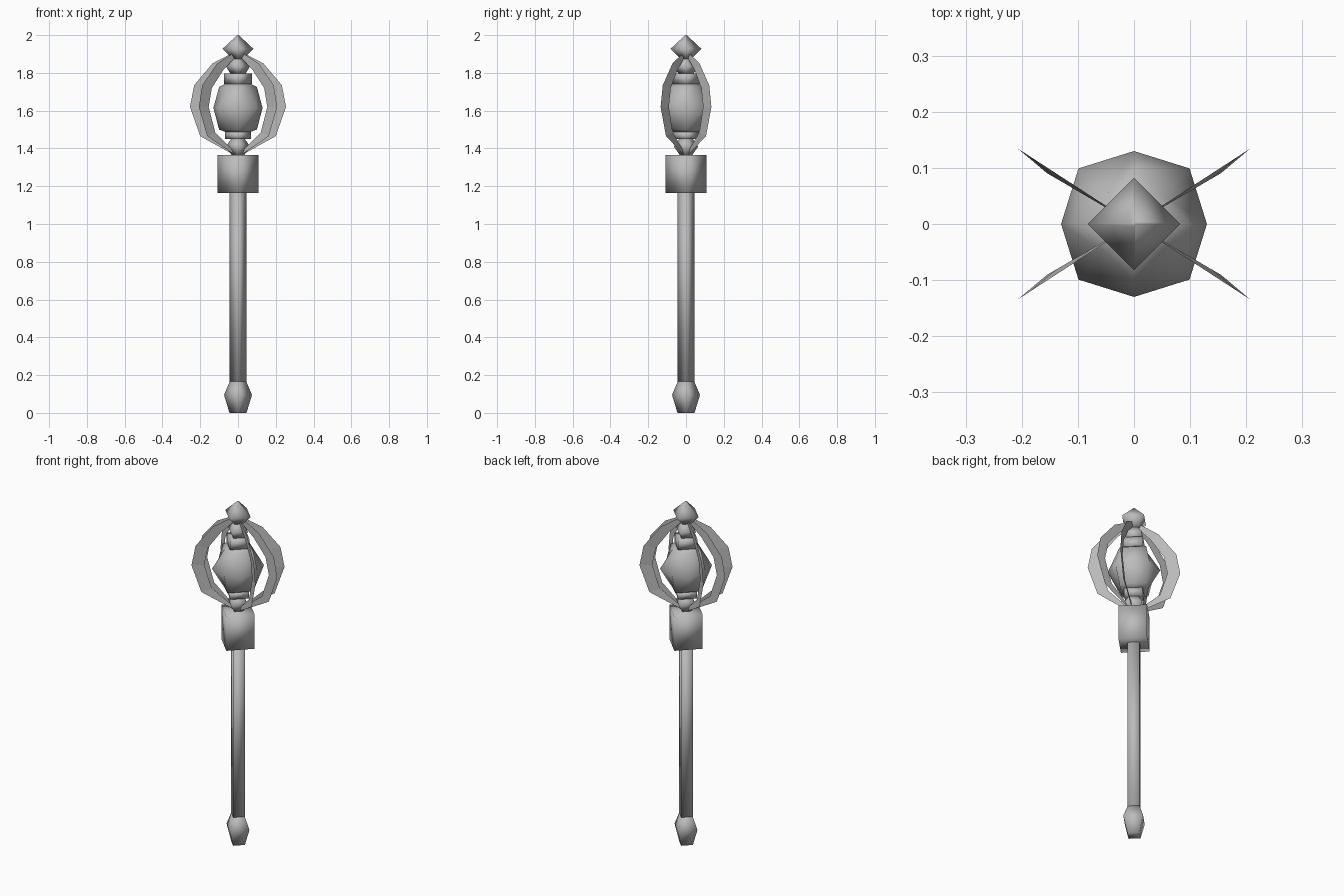
import bpy
from math import cos, sin, radians

cube = bpy.data.objects.get("Cube")
if cube:
    bpy.data.objects.remove(cube, do_unlink=True)

metal = bpy.data.materials.new("plain grey metal")
metal.use_nodes = True
GREY = (0.5, 0.5, 0.5, 1)
metal.diffuse_color = GREY
metal.node_tree.nodes["Principled BSDF"].inputs["Base Color"].default_value = GREY


def add_mesh(name, verts, faces, smooth):
    mesh = bpy.data.meshes.new(name)
    mesh.from_pydata(verts, [], faces)
    mesh.materials.append(metal)
    for poly in mesh.polygons:
        poly.use_smooth = smooth
    obj = bpy.data.objects.new(name, mesh)
    bpy.context.collection.objects.link(obj)
    return obj


def turned(name, profile, sides=4):
    """Stack rings of (corner radius, height, optional diagonal radius)."""
    verts = []
    for ring in profile:
        for i in range(sides):
            a = radians(360 * i / sides)
            r = ring[2] if sides == 8 and i % 2 else ring[0]
            verts.append((r * cos(a), r * sin(a), ring[1]))
    faces = [tuple(reversed(range(sides)))]
    for k in range(len(profile) - 1):
        for i in range(sides):
            a, b = k * sides + i, k * sides + (i + 1) % sides
            faces.append((a, b, b + sides, a + sides))
    last = (len(profile) - 1) * sides
    faces.append(tuple(range(last, last + sides)))
    return add_mesh(name, verts, faces, True)


# Handle, from the pommel up
turned("pommel", [(0.045, 0), (0.074, 0.095), (0.044, 0.165)])
turned("shaft", [(0.044, 0.16), (0.044, 1.17)])
turned("collar_block", [(0.108, 1.165), (0.108, 1.365)])

# Core stack inside the cage
turned("lower_bead", [(0.03, 1.36), (0.064, 1.41), (0.035, 1.452)])
turned("lower_disc", [(0.07, 1.45), (0.07, 1.488)])
turned("core", [(0.06, 1.485, 0.042), (0.1, 1.5, 0.072), (0.13, 1.615, 0.14),
                (0.1, 1.725, 0.072), (0.06, 1.745, 0.042)], 8)
turned("upper_disc", [(0.074, 1.742), (0.074, 1.797)])
turned("upper_bead", [(0.04, 1.795), (0.064, 1.835), (0.02, 1.885)])
turned("finial", [(0.025, 1.87), (0.082, 1.927), (0.004, 2.0)])

# Thin flanges of the cage: outer and inner edges as (radius, height)
OUTER = [(0.02, 1.365), (0.2, 1.465), (0.254, 1.62), (0.232, 1.735), (0.135, 1.85), (0.03, 1.905)]
INNER = [(0.005, 1.368), (0.155, 1.485), (0.2, 1.62), (0.178, 1.72), (0.1, 1.815), (0.015, 1.885)]


def flange(name, outer_angle, inner_angle, outer_scale, inner_scale):
    verts = []
    for edge, angle, scale in ((OUTER, outer_angle, outer_scale), (INNER, inner_angle, inner_scale)):
        a = radians(angle)
        verts += [(r * scale * cos(a), r * scale * sin(a), z) for r, z in edge]
    n = len(OUTER)
    faces = [(i, i + 1, i + 1 + n, i + n) for i in range(n - 1)]
    add_mesh(name, verts, faces, False)


for half, side in ((0, "left"), (180, "right")):
    flange(f"{side}_flange", half, half, 1, 1)
    for sign, suffix in ((1, "a"), (-1, "b")):
        flange(f"{side}_diagonal_flange_{suffix}", half + sign * 33, half + sign * 30.3, 0.972, 0.9)
